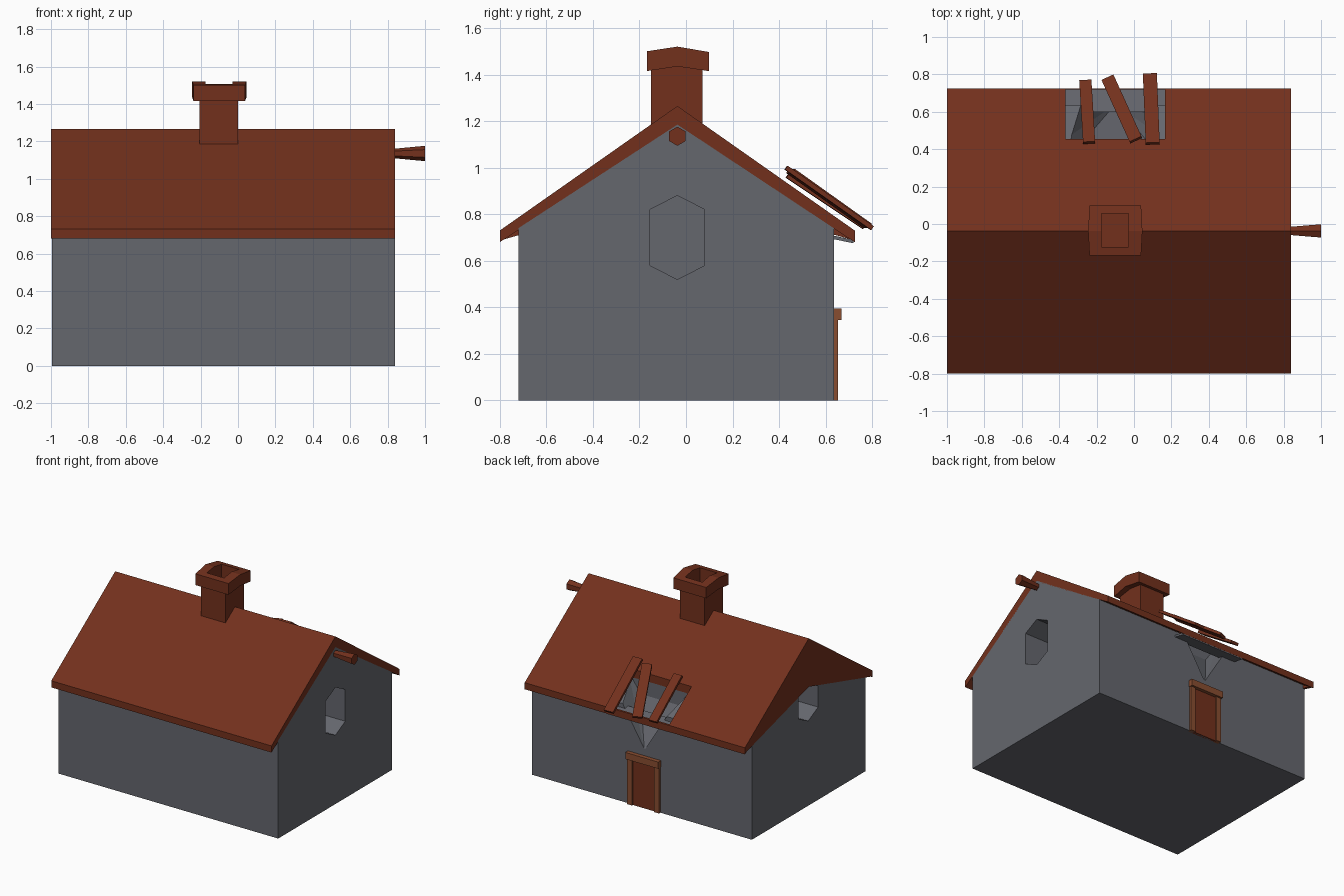
import bpy, bmesh, math
from mathutils import Vector, Matrix

if "Cube" in bpy.data.objects:
    bpy.data.objects.remove(bpy.data.objects["Cube"])


def material(name, rgb):
    m = bpy.data.materials.new(name)
    m.diffuse_color = (*rgb, 1)
    m.use_nodes = True
    m.node_tree.nodes["Principled BSDF"].inputs["Base Color"].default_value = m.diffuse_color
    return m


STONE = material("stone_grey", (0.13, 0.135, 0.155))
RED = material("red_brown", (0.17, 0.03, 0.012))
WOOD = material("door_wood", (0.25, 0.075, 0.03))


def finish(name, bm, mat):
    bmesh.ops.recalc_face_normals(bm, faces=bm.faces)
    mesh = bpy.data.meshes.new(name)
    bm.to_mesh(mesh)
    bm.free()
    ob = bpy.data.objects.new(name, mesh)
    bpy.context.collection.objects.link(ob)
    if mat:
        mesh.materials.append(mat)
    return ob


def prism(name, profile, x0, x1, mat=None):
    """Extrude a (y, z) profile along x."""
    bm = bmesh.new()
    face = bm.faces.new([bm.verts.new((x0, y, z)) for y, z in profile])
    out = bmesh.ops.extrude_face_region(bm, geom=[face])
    verts = [g for g in out["geom"] if isinstance(g, bmesh.types.BMVert)]
    bmesh.ops.translate(bm, verts=verts, vec=(x1 - x0, 0, 0))
    return finish(name, bm, mat)


def box(name, x, y, z, mat=None):
    return prism(name, [(y[0], z[0]), (y[1], z[0]), (y[1], z[1]), (y[0], z[1])],
                 x[0], x[1], mat)


def hull(name, points, mat=None):
    bm = bmesh.new()
    for p in points:
        bm.verts.new(p)
    bmesh.ops.convex_hull(bm, input=bm.verts)
    return finish(name, bm, mat)


def cut(target, cutter):
    cutter.hide_render = True
    mod = target.modifiers.new("cut", 'BOOLEAN')
    mod.operation = 'DIFFERENCE'
    mod.solver = 'EXACT'
    mod.object = cutter
    bpy.context.view_layer.objects.active = target
    bpy.ops.object.modifier_apply(modifier=mod.name)
    bpy.data.objects.remove(cutter)


def plank(name, p, q, width, thick, mat):
    """Board running from p to q, lying flat across x."""
    p, q = Vector(p), Vector(q)
    along = (q - p).normalized()
    side = along.cross(Vector((0, 0, 1))).normalized()
    up = side.cross(along)
    rot = Matrix((along, side, up)).transposed().to_4x4()
    bm = bmesh.new()
    bmesh.ops.create_cube(bm, size=1)
    bm.transform(Matrix.Translation((p + q) / 2) @ rot
                 @ Matrix.Diagonal(((q - p).length, width, thick, 1)))
    return finish(name, bm, mat)


RIDGE = -0.037

# stone walls with gables
walls = prism("walls", [(-0.72, 0), (0.635, 0), (0.635, 0.74),
                        (RIDGE, 1.185), (-0.72, 0.74)], -0.995, 0.84, STONE)

# hexagonal window recesses in both gables
for x0, x1, z in ((0.64, 0.95, 0.70), (-1.1, -0.80, 0.82)):
    hexagon = [(RIDGE, z + 0.18), (0.08, z + 0.12), (0.08, z - 0.12),
               (RIDGE, z - 0.18), (-0.155, z - 0.12), (-0.155, z + 0.12)]
    cut(walls, prism("window_cutter", hexagon, x0, x1))

# collapsed part of the back wall under the roof hole
HX0, HX1 = -0.365, 0.165
breach = [(-0.26, 0.455, 0.75), (0.06, 0.455, 0.75), (-0.1, 0.64, 0.44)]
for x in (HX0, HX1):
    breach += [(x, 0.455, 1.2), (x, 0.455, 0.9), (x, 0.64, 0.87), (x, 0.64, 1.2)]
cut(walls, hull("breach_cutter", breach))

# gabled roof slab with a hole in the back slope
roof = prism("roof", [(-0.80, 0.68), (-0.80, 0.73), (RIDGE, 1.265), (0.725, 0.73),
                      (0.725, 0.68), (RIDGE, 1.175)], -1.0, 0.84, RED)
cut(roof, box("hole_cutter", (HX0, HX1), (0.455, 0.718), (0.5, 1.2)))

# sagging ledge at the eave below the hole
prism("broken_eave", [(0.60, 0.715), (0.72, 0.69), (0.72, 0.675), (0.60, 0.70)],
      HX0, HX1, STONE)

# red boarding on the left gable
prism("gable_boarding", [(-0.79, 0.69), (RIDGE, 1.25), (0.715, 0.69), (RIDGE, 0.90)],
      -1.0, -0.98, RED)

# chimney stack and peaked cap, hollowed by the flue
stack = box("chimney_stack", (-0.205, 0.0), (-0.15, 0.07), (1.05, 1.44), RED)
cap = prism("chimney_cap", [(-0.168, 1.415), (RIDGE, 1.435), (0.098, 1.415),
                            (0.098, 1.497), (RIDGE, 1.52), (-0.168, 1.50)],
            -0.245, 0.045, RED)
for v in cap.data.vertices:
    if abs(v.co.y - RIDGE) > 0.05:
        v.co.x = -0.1 + (v.co.x + 0.1) * 0.95
for part in (stack, cap):
    cut(part, box("flue_cutter", (-0.175, -0.03), (-0.122, 0.055), (1.3, 1.7)))

# flared ridge beam poking out of the right gable
bm = bmesh.new()
bmesh.ops.create_cone(bm, cap_ends=True, segments=6, radius1=0.022, radius2=0.041, depth=0.2)
ends = [(math.cos(a), math.sin(a)) for a in (math.pi / 2 + i * math.pi / 3 for i in range(6))]
ring = {False: 0, True: 0}
for v in sorted(bm.verts, key=lambda v: math.atan2(v.co.y, v.co.x)):
    outer = v.co.z > 0
    c, s = ends[ring[outer]]
    r = 0.041 if outer else 0.022
    ring[outer] += 1
    v.co = (1.0 if outer else 0.80, RIDGE + r * c, 1.135 + r * s)
finish("ridge_beam", bm, RED)

# loose planks over the hole
boards = [((-0.26, 0.765, 0.745), (-0.24, 0.435, 0.965), 0.065),
          ((-0.14, 0.78, 0.75), (0.01, 0.45, 0.985), 0.07),
          ((0.085, 0.80, 0.74), (0.10, 0.43, 1.0), 0.075)]
for i, (p, q, w) in enumerate(boards):
    plank(f"roof_plank_{i + 1}", p, q, w, 0.02, RED)

# back door with posts and lintel
box("door", (-0.20, 0.0), (0.62, 0.641), (0, 0.35), RED)
for name, x in (("left", -0.23), ("right", -0.005)):
    box(f"door_post_{name}", (x, x + 0.04), (0.62, 0.652), (0, 0.345), WOOD)
box("door_lintel", (-0.235, 0.04), (0.62, 0.667), (0.345, 0.395), WOOD)
